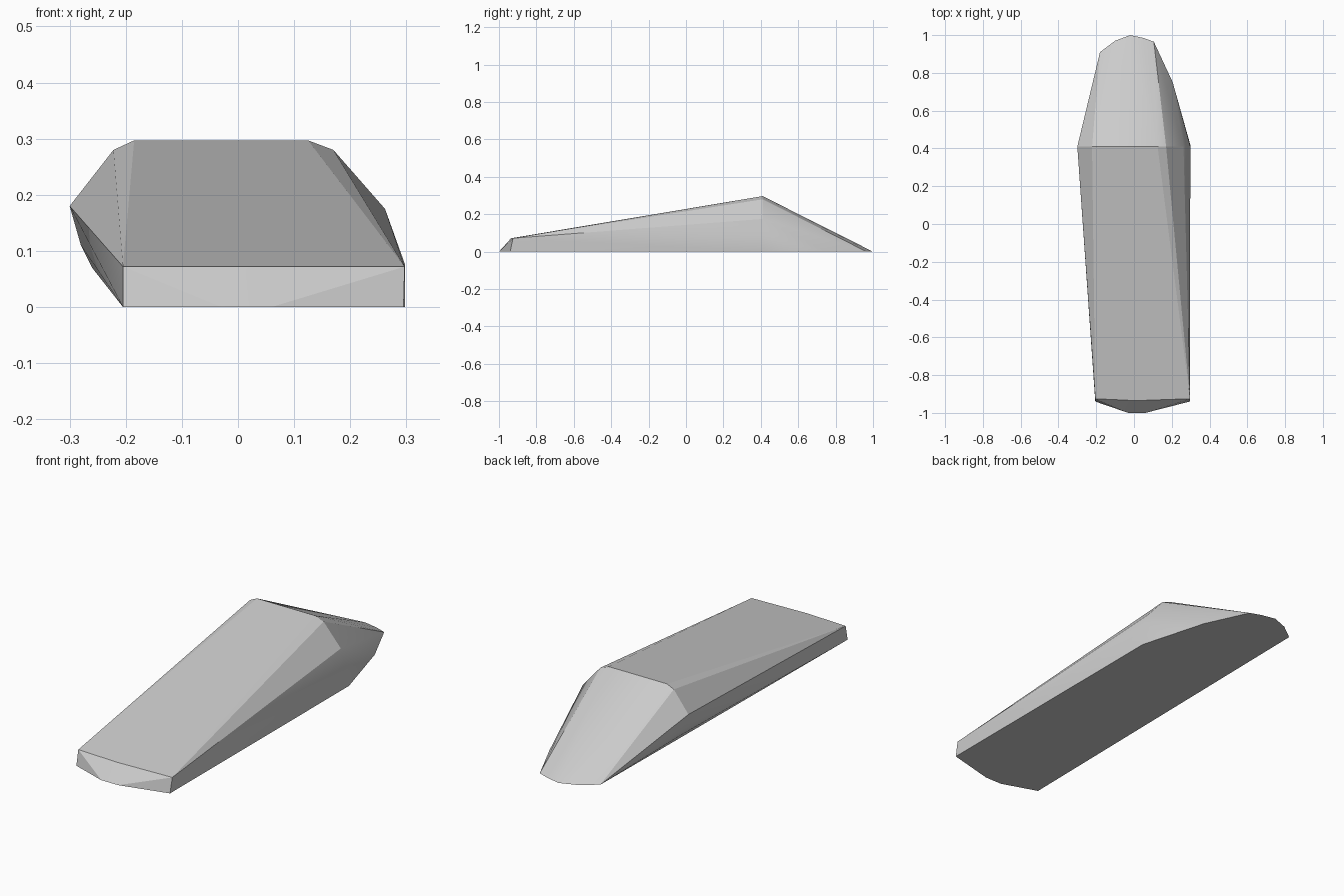
import bpy
import bmesh
import math

old = bpy.data.objects.get("Cube")
if old:
    bpy.data.objects.remove(old, do_unlink=True)

# Plain grey
grey = bpy.data.materials.new("plain grey")
grey.use_nodes = True
colour = (0.6, 0.6, 0.6, 1)
grey.diffuse_color = colour
grey.node_tree.nodes["Principled BSDF"].inputs["Base Color"].default_value = colour

# Flat footprint, counter-clockwise from the front right corner (x, y)
footprint = [(-0.205, -0.94), (-0.03, -1), (0.06, -1), (0.295, -0.94),
             (0.298, 0.42), (0.205, 0.75), (0.105, 0.965), (0.05, 0.985),
             (-0.02, 1), (-0.1, 0.97), (-0.18, 0.91)]

# Tallest cross-section, from right side over the top to left side (x, z)
crest_y = 0.41
crest = [(-0.26, 0.07), (-0.28, 0.11), (-0.3, 0.18), (-0.222, 0.28),
         (-0.185, 0.297), (0.125, 0.297), (0.17, 0.28), (0.262, 0.175),
         (0.298, 0.075)]

# Upper edge of the blunt front end (x, y)
front_z = 0.072
front_edge = [(-0.205, -0.925), (0.01, -0.935), (0.297, -0.925)]

points = [(x, y, 0) for x, y in footprint]
points += [(x, crest_y, z) for x, z in crest]
points += [(x, y, front_z) for x, y in front_edge]

# Faceted wedge body stretched over the three profiles
bm = bmesh.new()
for p in points:
    bm.verts.new(p)
hull = bmesh.ops.convex_hull(bm, input=bm.verts[:])
loose = [v for v in bm.verts if not v.link_faces]
bmesh.ops.delete(bm, geom=loose, context="VERTS")
bmesh.ops.dissolve_limit(bm, angle_limit=math.radians(0.5),
                         verts=bm.verts[:], edges=bm.edges[:])
bmesh.ops.recalc_face_normals(bm, faces=bm.faces[:])
mesh = bpy.data.meshes.new("wedge_body")
bm.to_mesh(mesh)
bm.free()
mesh.materials.append(grey)

body = bpy.data.objects.new("wedge_body", mesh)
bpy.context.collection.objects.link(body)
bpy.ops.object.select_all(action="DESELECT")
body.select_set(True)
bpy.context.view_layer.objects.active = body
bpy.ops.object.shade_smooth_by_angle(angle=math.radians(20))
